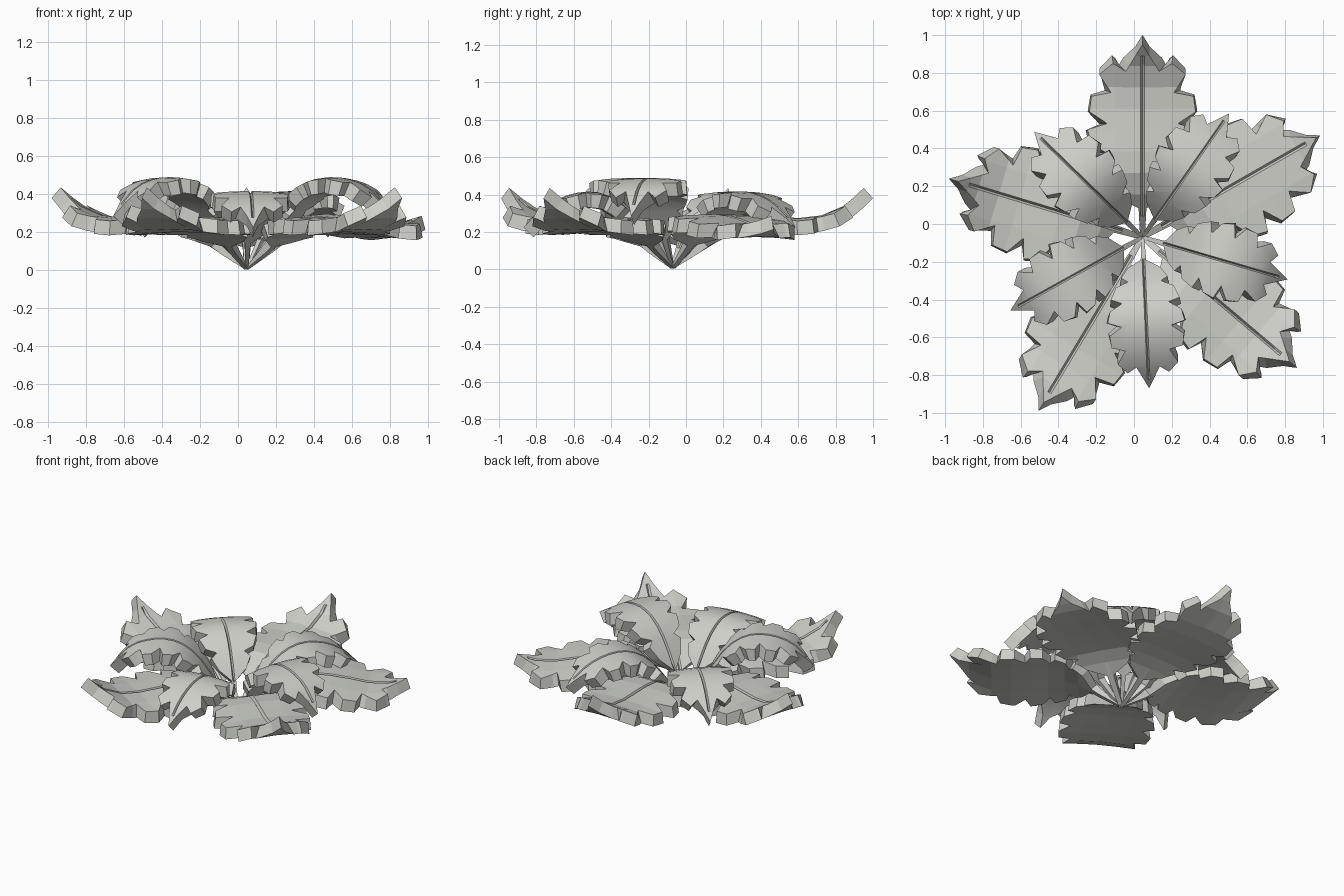
import bpy
import bmesh
import math
from mathutils import Vector

cube = bpy.data.objects.get("Cube")
if cube:
    bpy.data.objects.remove(cube, do_unlink=True)

mat = bpy.data.materials.new("pale_stone_grey")
mat.use_nodes = True
COLOUR = (0.62, 0.63, 0.58, 1)
mat.diffuse_color = COLOUR
mat.node_tree.nodes["Principled BSDF"].inputs["Base Color"].default_value = COLOUR

CENTRE = Vector((0.045, -0.07, 0))

# Half outline of a unit-length leaf: stem, then blunt forward-swept teeth, then tip
STEM = [(0, 0.012), (0.15, 0.02)]
TEETH = [  # start and end of each tooth edge, then the notch after it
    (0.20, 0.12), (0.26, 0.17), (0.29, 0.12),
    (0.32, 0.21), (0.40, 0.25), (0.43, 0.17),
    (0.48, 0.26), (0.56, 0.28), (0.59, 0.18),
    (0.65, 0.27), (0.73, 0.26), (0.75, 0.16),
    (0.84, 0.22), (0.90, 0.15), (0.86, 0.085),
]
HALF = STEM + TEETH

# Side profiles of the leaf top: distance from the centre, height
UPTURNED = [(0, 0.01), (0.1, 0.10), (0.2, 0.20), (0.3, 0.26), (0.45, 0.28),
            (0.67, 0.275), (0.82, 0.295), (0.92, 0.345), (1.02, 0.435)]
LEVEL = [(0, 0.01), (0.1, 0.10), (0.2, 0.20), (0.3, 0.27), (0.45, 0.295),
         (0.65, 0.28), (0.85, 0.245), (0.95, 0.25), (1.06, 0.285)]
HIGH_ARCH = [(0, 0.01), (0.1, 0.15), (0.2, 0.32), (0.3, 0.43), (0.42, 0.485),
             (0.57, 0.475), (0.69, 0.415), (0.8, 0.285)]
LOW_ARCH = [(0, 0.01), (0.1, 0.14), (0.2, 0.28), (0.3, 0.37), (0.42, 0.415),
            (0.57, 0.395), (0.7, 0.325), (0.8, 0.225)]


def height(profile, r):
    """Smooth height along a side profile."""
    pts = [Vector(p) for p in profile]
    i = 0
    while i < len(pts) - 2 and r > pts[i + 1].x:
        i += 1
    a, b = pts[i], pts[i + 1]
    before, after = pts[max(i - 1, 0)], pts[min(i + 2, len(pts) - 1)]
    span = b.x - a.x
    m0 = (b.y - before.y) / (b.x - before.x) * span
    m1 = (after.y - a.y) / (after.x - a.x) * span
    u = (r - a.x) / span
    return ((2*u**3 - 3*u*u + 1) * a.y + (u**3 - 2*u*u + u) * m0
            + (3*u*u - 2*u**3) * b.y + (u**3 - u*u) * m1)


def flare(t, w):
    """Widen the underside rim, filling the notches more than the teeth."""
    full = 0.31 * math.sin(math.pi * (t - 0.12) / 0.88) ** 0.6
    return math.copysign(abs(w) + 0.3 * max(0, full - abs(w)), w)


def make_leaf(name, tip, profile, rows, width, droop, smooth):
    reach = profile[-1][0]
    thick = 0.075
    bm = bmesh.new()
    outline = HALF + [(1, 0)] + [(t, -w) for t, w in reversed(HALF)]
    bm.faces.new([bm.verts.new((t, w, 0)) for t, w in outline])
    # Cut rows across for the bend and lines along for the midrib
    cuts = [((t, 0, 0), (1, 0, 0)) for t in [i / rows for i in range(1, rows)] + [0.94]]
    cuts += [((0, w, 0), (0, 1, 0)) for w in (-0.14, -0.01, 0, 0.01, 0.14)]
    for point, normal in cuts:
        bmesh.ops.bisect_plane(bm, geom=bm.verts[:] + bm.edges[:] + bm.faces[:],
                               plane_co=point, plane_no=normal, dist=1e-5)
    # Thicken downwards
    res = bmesh.ops.extrude_face_region(bm, geom=bm.faces[:], use_keep_orig=True)
    under = [v for v in res["geom"] if isinstance(v, bmesh.types.BMVert)]
    for v in under:
        v.co.z = -1
    for v in under:
        on_rim = any(e.other_vert(v).co.z == 0 for e in v.link_edges)
        if on_rim and v.co.x > 0.19 and abs(v.co.y) > 0.06:
            v.co.y = flare(v.co.x, v.co.y)
    # Bend along the profile, droop the sides and sink the midrib groove
    for v in bm.verts:
        t, w, layer = v.co
        r, y = t * reach, w * reach * width
        slope = (height(profile, r + 0.004) - height(profile, r - 0.004)) / 0.008
        normal = Vector((-slope, 0, 1)).normalized()
        depth = layer * thick * min(1, 0.1 + t / 0.28)
        if layer == 0 and abs(w) < 1e-4 and 0.18 < t < 0.93:
            depth -= 0.02
        depth -= droop * y * y
        v.co = Vector((r, y, height(profile, r))) + normal * depth
    bmesh.ops.recalc_face_normals(bm, faces=bm.faces[:])
    mesh = bpy.data.meshes.new(name)
    bm.to_mesh(mesh)
    bm.free()
    mesh.materials.append(mat)
    obj = bpy.data.objects.new(name, mesh)
    bpy.context.collection.objects.link(obj)
    # Turn towards the tip
    aim = Vector((tip[0], tip[1], 0)) - CENTRE
    obj.location = CENTRE
    obj.rotation_euler.z = math.atan2(aim.y, aim.x)
    if smooth:
        bpy.ops.object.select_all(action='DESELECT')
        obj.select_set(True)
        bpy.context.view_layer.objects.active = obj
        bpy.ops.object.shade_smooth_by_angle(angle=math.radians(25))


# Outer ring of broad leaves
LOWER = [("back", (0.045, 1), UPTURNED), ("back_left", (0.97, 0.46), LEVEL),
         ("front_left", (0.86, -0.76), UPTURNED), ("front_right", (-0.5, -0.98), UPTURNED),
         ("back_right", (-0.98, 0.24), UPTURNED)]
for side, tip, profile in LOWER:
    make_leaf("lower_leaf_" + side, tip, profile, 9, 1.02, 0.2, False)

# Inner ring of arched leaves
UPPER = [("back_left", (0.5, 0.58), LOW_ARCH), ("left", (0.8, -0.29), HIGH_ARCH),
         ("front", (0.08, -0.87), LOW_ARCH), ("right", (-0.64, -0.45), HIGH_ARCH),
         ("back_right", (-0.53, 0.49), LOW_ARCH)]
for side, tip, profile in UPPER:
    make_leaf("upper_leaf_" + side, tip, profile, 14, 0.91, 0.3, True)
